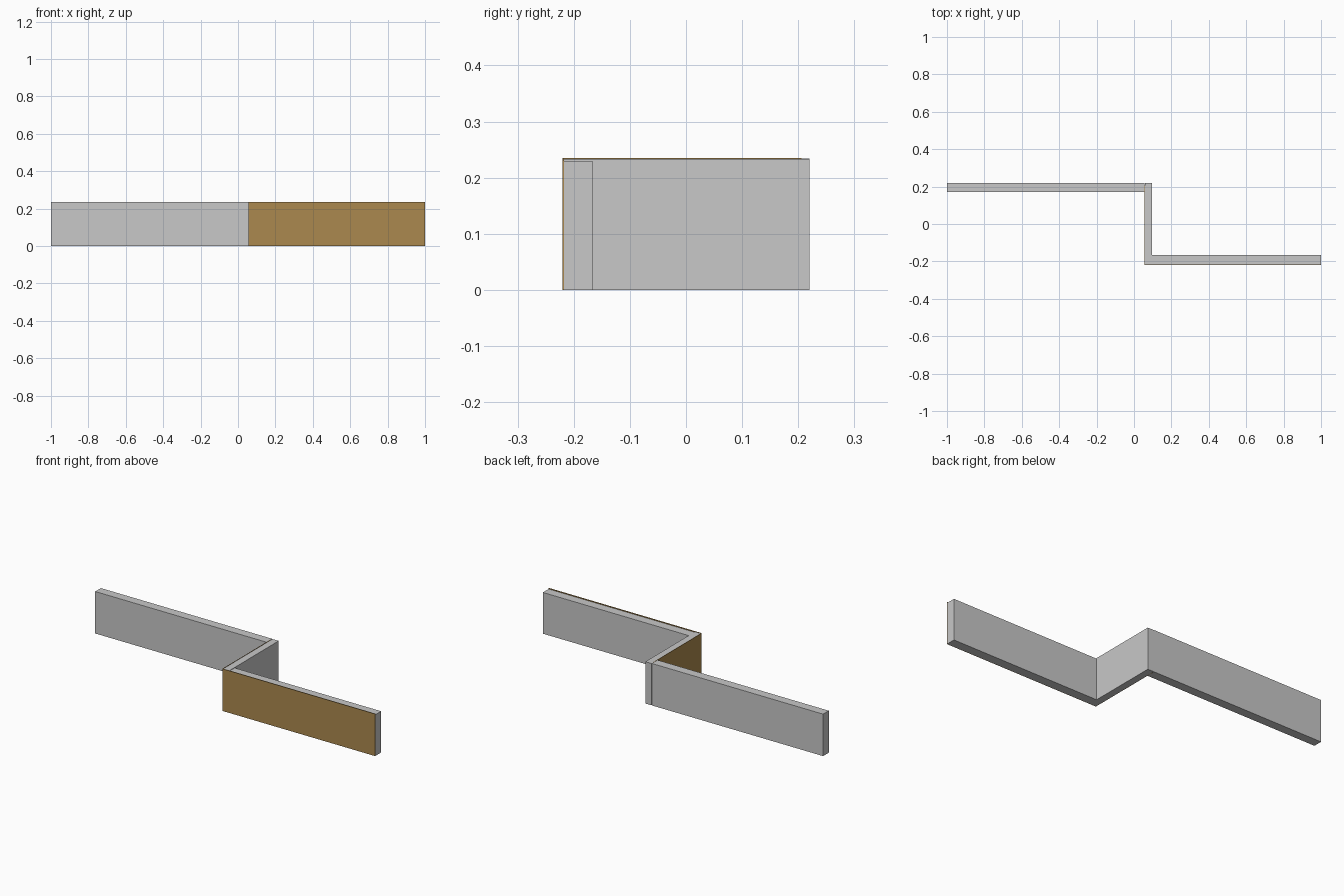
import bpy

if "Cube" in bpy.data.objects:
    bpy.data.objects.remove(bpy.data.objects["Cube"])


def material(name, rgb):
    m = bpy.data.materials.new(name)
    m.diffuse_color = (*rgb, 1)
    m.use_nodes = True
    m.node_tree.nodes["Principled BSDF"].inputs["Base Color"].default_value = m.diffuse_color
    return m


grey = material("plain grey", (0.58, 0.58, 0.58))
brown = material("warm brown", (0.41, 0.25, 0.077))


def box(name, x, y, z, mat):
    """Axis-aligned block from (min, max) pairs."""
    bpy.ops.mesh.primitive_cube_add(size=1, location=[sum(r) / 2 for r in (x, y, z)])
    ob = bpy.context.object
    ob.name = name
    ob.scale = [r[1] - r[0] for r in (x, y, z)]
    bpy.ops.object.transform_apply(location=False, rotation=False, scale=True)
    ob.data.materials.append(mat)
    return ob


# Three wall runs forming a stepped Z in plan
box("left_wall", (-1.0, 0.057), (0.170, 0.220), (0, 0.234), grey)
box("connecting_wall", (0.059, 0.097), (-0.217, 0.220), (0, 0.233), grey)
box("right_wall", (0.097, 1.0), (-0.217, -0.167), (0, 0.230), grey)

# Thin brown facing wrapped around the projecting corner
box("front_facing", (0.057, 1.0), (-0.220, -0.217), (0, 0.235), brown)
box("side_facing", (0.057, 0.059), (-0.217, 0.206), (0, 0.235), brown)
